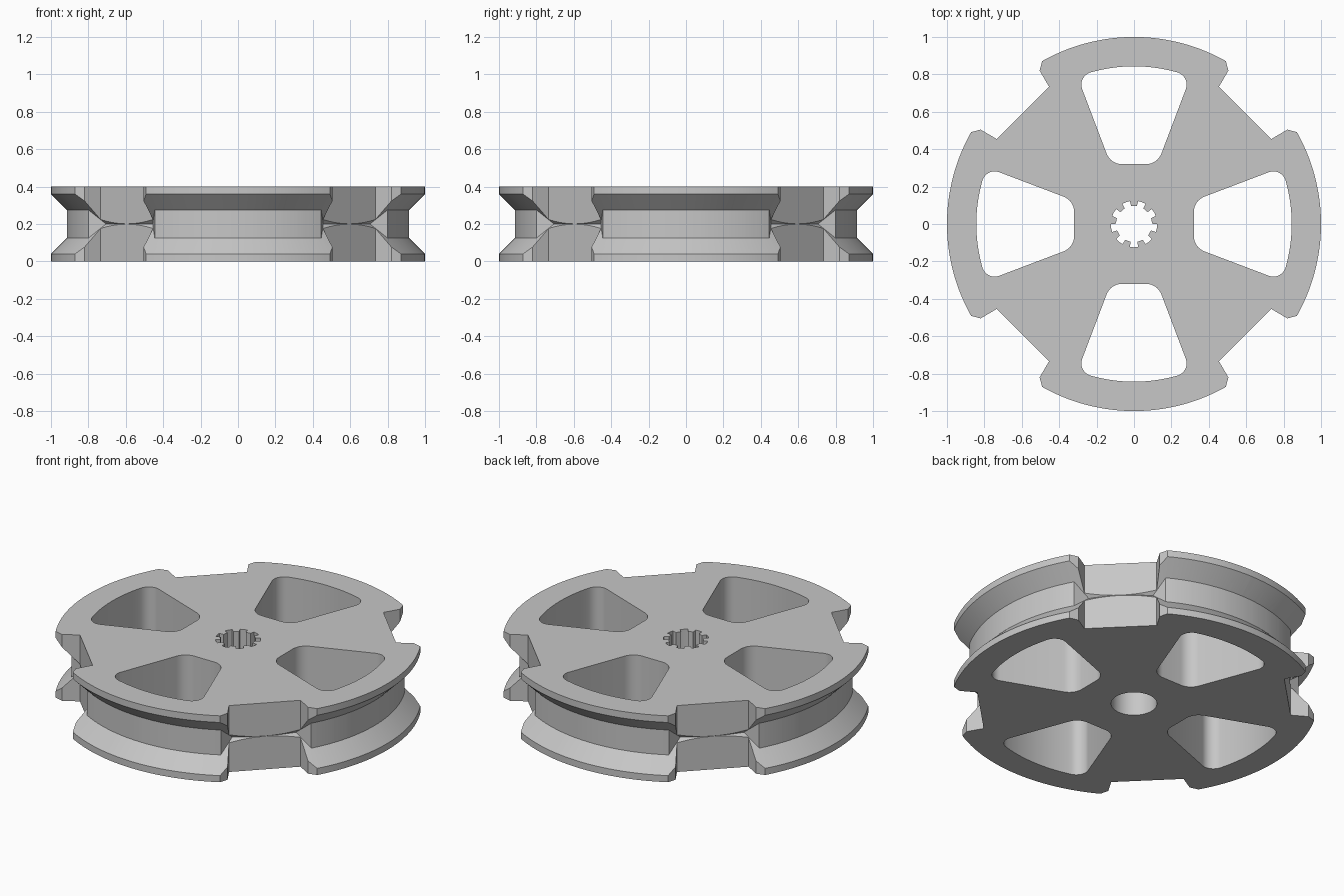
import bpy
import bmesh
from math import sin, cos, radians, pi
from mathutils import Vector, Matrix

cube = bpy.data.objects.get("Cube")
if cube:
    bpy.data.objects.remove(cube, do_unlink=True)

HEIGHT = 0.4
SEGMENTS = 144

grey = bpy.data.materials.new("light grey plastic")
grey.use_nodes = True
grey.diffuse_color = (0.57, 0.57, 0.57, 1)
grey.node_tree.nodes["Principled BSDF"].inputs["Base Color"].default_value = (0.57, 0.57, 0.57, 1)


def polar(r, a):
    return Vector((r * cos(a), r * sin(a)))


def arc(r, start, end, n):
    return [polar(r, start + (end - start) * i / n) for i in range(n + 1)]


def fillet(corner, before, after, n=8):
    """Circular corner between two tangent points."""
    w = sin((before - corner).angle(after - corner) / 2)
    pts = []
    for i in range(n + 1):
        t = i / n
        a, b, c = (1 - t) ** 2, 2 * t * (1 - t) * w, t * t
        pts.append((before * a + corner * b + after * c) / (a + b + c))
    return pts


def loft(bm, rings):
    """Join equal rings of points into a closed solid."""
    loops = [[bm.verts.new(p) for p in ring] for ring in rings]
    n = len(loops[0])
    for lo, hi in zip(loops, loops[1:]):
        for i in range(n):
            j = (i + 1) % n
            bm.faces.new((lo[i], lo[j], hi[j], hi[i]))
    bm.faces.new(loops[0][::-1])
    bm.faces.new(loops[-1])


def prism(bm, outline, z0, z1, turn=0.0):
    spin = Matrix.Rotation(turn, 3, 'Z')
    loft(bm, [[spin @ Vector((p.x, p.y, z)) for p in outline] for z in (z0, z1)])


def finish(name, bm):
    bmesh.ops.recalc_face_normals(bm, faces=bm.faces)
    mesh = bpy.data.meshes.new(name)
    bm.to_mesh(mesh)
    bm.free()
    mesh.materials.append(grey)
    obj = bpy.data.objects.new(name, mesh)
    bpy.context.collection.objects.link(obj)
    return obj


def combine(target, tool, operation):
    mod = target.modifiers.new(tool.name, 'BOOLEAN')
    mod.operation = operation
    mod.solver = 'EXACT'
    mod.object = tool
    tool.hide_render = True
    bpy.context.view_layer.objects.active = target
    bpy.ops.object.modifier_apply(modifier=mod.name)
    bpy.data.objects.remove(tool, do_unlink=True)


# Wheel disc with a V groove around the rim
bm = bmesh.new()
profile = [(1, 0), (1, 0.04), (0.84, 0.2), (1, 0.36), (1, HEIGHT)]
circle = arc(1, 0, 2 * pi, SEGMENTS)[:-1]
loft(bm, [[(p.x * r, p.y * r, z) for p in circle] for r, z in profile])
wheel = finish("spool_wheel", bm)

# Raised band filling the bottom of the groove on each arm
bm = bmesh.new()
half = radians(29.1)
band = arc(0.915, pi / 2 - half, pi / 2 + half, 32) + [Vector((-0.457, 0.7)), Vector((0.457, 0.7))]
for k in range(4):
    prism(bm, band, 0.12, 0.28, k * pi / 2)
combine(wheel, finish("groove_band", bm), 'UNION')

# Diagonal rim notches
bm = bmesh.new()
side = [(0.841, 0.198), (0.937, 0.223), (0.965, 0.272), (1.1, 0.5)]
notch = [Vector((u, v)) for u, v in side] + [Vector((u, -v)) for u, v in reversed(side)]
for k in range(4):
    prism(bm, notch, -0.1, 0.5, pi / 4 + k * pi / 2)

# Rounded windows between the spokes
inner, outer = Vector((0.125, 0.32)), Vector((0.302, 0.787))
edge = (outer - inner).normalized()
rim = arc(0.843, radians(73.8), pi / 2, 10)
right = fillet(inner, inner - Vector((0.06, 0)), inner + edge * 0.06)
right += fillet(outer, outer - edge * 0.07, rim[0]) + rim[1:]
window = right + [Vector((-p.x, p.y)) for p in reversed(right[:-1])]
for k in range(4):
    prism(bm, window, -0.1, 0.5, k * pi / 2)
combine(wheel, finish("notch_and_window_cutter", bm), 'DIFFERENCE')

# Plain bore below, splined socket above
bm = bmesh.new()
prism(bm, arc(0.125, 0, 2 * pi, 64)[:-1], -0.1, 0.2)
combine(wheel, finish("bore_cutter", bm), 'DIFFERENCE')

bm = bmesh.new()
spline = []
for k in range(9):
    mid = -pi / 2 + k * 2 * pi / 9
    for r, deg in ((0.097, -11), (0.124, -10), (0.1245, 0), (0.124, 10), (0.097, 11)):
        spline.append(polar(r, mid + radians(deg)))
prism(bm, spline, 0.15, 0.5)
combine(wheel, finish("spline_cutter", bm), 'DIFFERENCE')

# Smooth the curved walls, keep the edges crisp
bpy.ops.object.select_all(action='DESELECT')
wheel.select_set(True)
bpy.context.view_layer.objects.active = wheel
bpy.ops.object.shade_smooth_by_angle(angle=radians(25))
